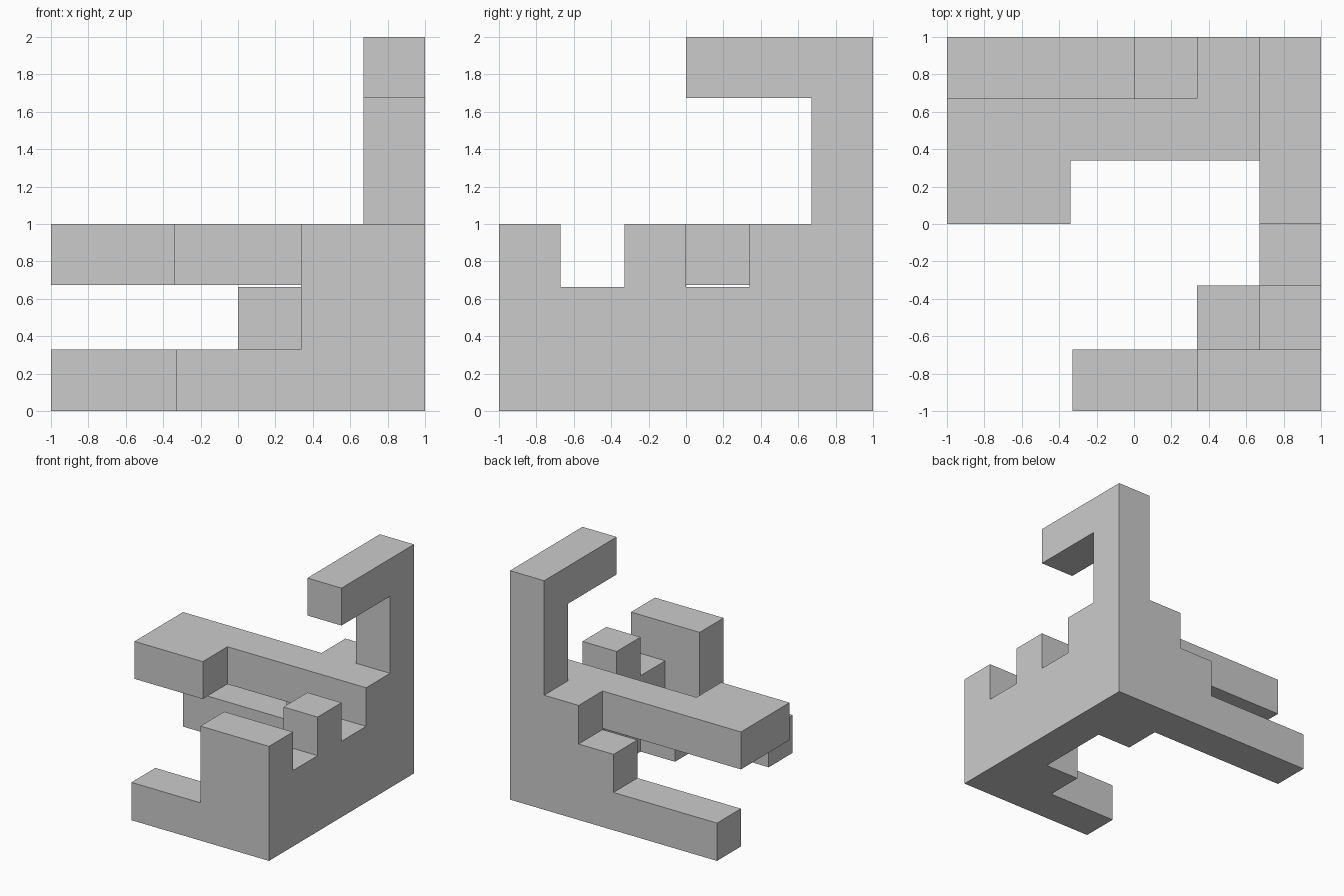
import bpy, bmesh, math
from itertools import product

if "Cube" in bpy.data.objects:
    bpy.data.objects.remove(bpy.data.objects["Cube"])

# Bars of the puzzle piece: (x range, y range, z range)
bars = [
    # side wall with its teeth, post and top hook
    ((.67, 1), (-1, 1), (0, .663)),
    ((.67, 1), (-1, -.67), (.663, 1)),
    ((.67, 1), (-.33, 0), (.663, 1)),
    ((.67, 1), (.34, 1), (.663, 1)),
    ((.67, 1), (.67, 1), (1, 2)),
    ((.67, 1), (0, .67), (1.673, 2)),
    # stepped back wall
    ((-1, .67), (.67, 1), (0, .33)),
    ((0, .67), (.67, 1), (.33, .663)),
    ((.337, .67), (.67, 1), (.663, 1)),
    # inner corner filling
    ((.337, .67), (.34, .67), (0, .673)),
    # upper L-shaped arm
    ((-1, .67), (.34, .67), (.673, 1)),
    ((.337, .67), (.34, .67), (.663, .673)),
    ((-1, -.34), (0, .34), (.673, 1)),
    # front wall, low front arm, low inner block
    ((.337, .67), (-1, -.67), (0, 1)),
    ((-.33, .337), (-1, -.67), (0, .33)),
    ((.337, .67), (-.67, -.33), (0, .33)),
]


def fuse_boxes(name, boxes):
    """Join boxes into one clean shell, keeping only outer faces."""
    cuts = [sorted({v for b in boxes for v in b[a]}) for a in range(3)]
    filled = set()
    for b in boxes:
        spans = [range(cuts[a].index(b[a][0]), cuts[a].index(b[a][1])) for a in range(3)]
        filled.update(product(*spans))
    bm = bmesh.new()
    verts = {}

    def corner(i):
        if i not in verts:
            verts[i] = bm.verts.new([cuts[a][i[a]] for a in range(3)])
        return verts[i]

    for cell in filled:
        for a, side in product(range(3), (0, 1)):
            near = list(cell)
            near[a] += 2 * side - 1
            if tuple(near) in filled:
                continue
            ring = []
            for p, q in ((0, 0), (1, 0), (1, 1), (0, 1)):
                i = list(cell)
                i[a] += side
                i[(a + 1) % 3] += p
                i[(a + 2) % 3] += q
                ring.append(corner(tuple(i)))
            bm.faces.new(ring if side else ring[::-1])
    bmesh.ops.dissolve_limit(bm, angle_limit=math.radians(1), verts=bm.verts, edges=bm.edges)
    mesh = bpy.data.meshes.new(name)
    bm.to_mesh(mesh)
    bm.free()
    obj = bpy.data.objects.new(name, mesh)
    bpy.context.collection.objects.link(obj)
    return obj


fuse_boxes("puzzle_piece", bars)
